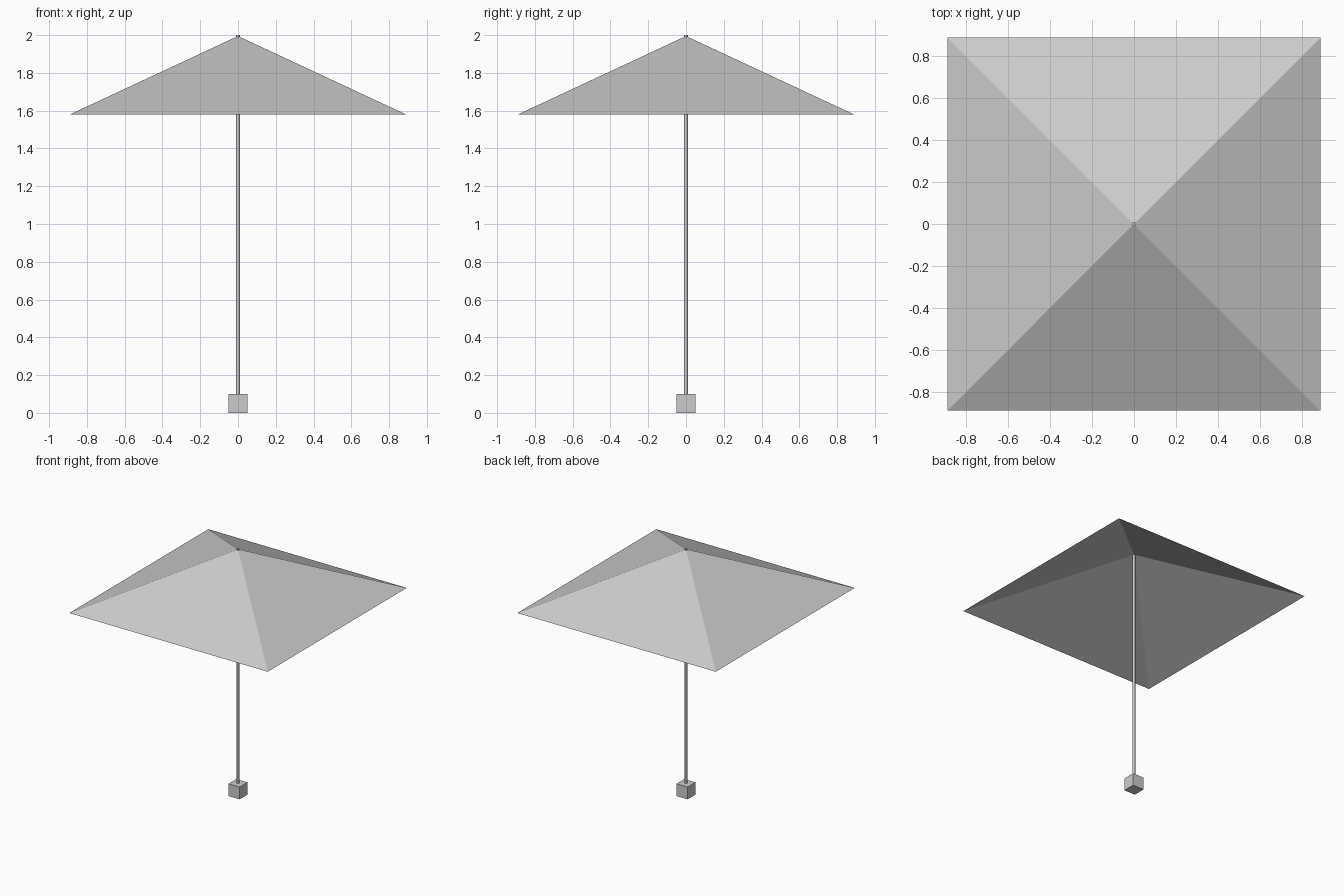
import bpy, bmesh
from math import radians, sqrt

cube = bpy.data.objects.get("Cube")
if cube:
    bpy.data.objects.remove(cube, do_unlink=True)

HALF = 0.89        # canopy half width
EAVE, PEAK = 1.58, 1.995
GREY = (0.6, 0.6, 0.6, 1)

mat = bpy.data.materials.new("plain grey")
mat.use_nodes = True
mat.diffuse_color = GREY
mat.node_tree.nodes["Principled BSDF"].inputs["Base Color"].default_value = GREY


def finish(name):
    ob = bpy.context.object
    ob.name = name
    ob.data.materials.append(mat)
    return ob


# Weighted foot block
bpy.ops.mesh.primitive_cube_add(size=0.1, location=(0, 0, 0.05))
finish("base_block")

# Slim round pole, tip just above the canopy
bpy.ops.mesh.primitive_cylinder_add(vertices=16, radius=0.01, depth=1.95,
                                    location=(0, 0, 1.025))
finish("pole")
bpy.ops.object.shade_smooth_by_angle(angle=radians(30))

# Open four-sided canopy of thin cloth
bpy.ops.mesh.primitive_cone_add(vertices=4, radius1=HALF * sqrt(2), radius2=0,
                                depth=PEAK - EAVE, end_fill_type='NOTHING',
                                location=(0, 0, (EAVE + PEAK) / 2),
                                rotation=(0, 0, radians(45)))
finish("canopy")
